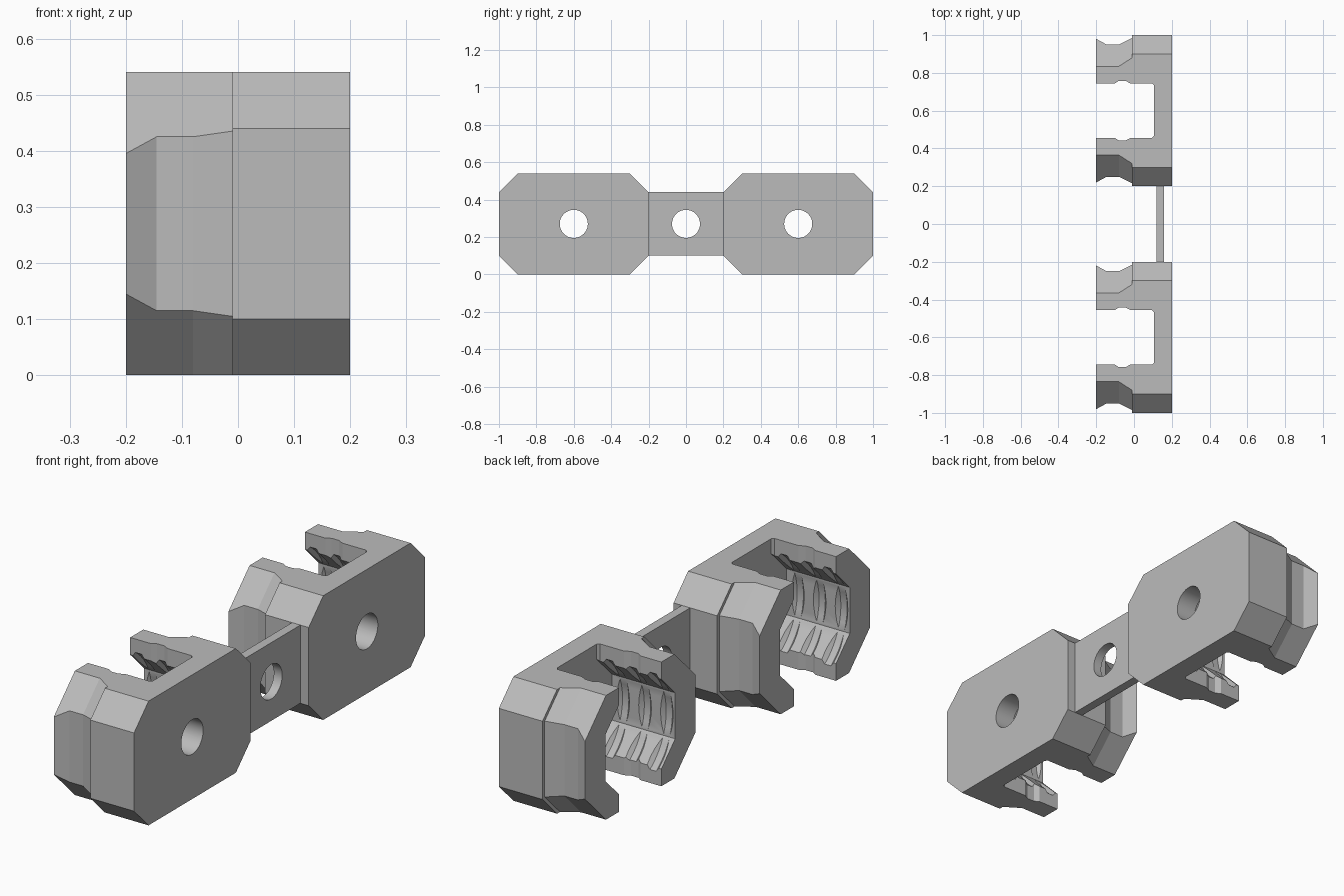
import bpy
import bmesh
import math

if "Cube" in bpy.data.objects:
    bpy.data.objects.remove(bpy.data.objects["Cube"], do_unlink=True)

MID = 0.27        # height of the centre axis
HOLE = 0.075

grey = bpy.data.materials.new("plain_grey")
grey.use_nodes = True
colour = (0.5, 0.5, 0.5, 1)
grey.diffuse_color = colour
grey.node_tree.nodes["Principled BSDF"].inputs["Base Color"].default_value = colour


def loft(name, rings, y=0):
    """Solid skinned through equal-length rings of points, closed at both ends."""
    bm = bmesh.new()
    loops = [[bm.verts.new(p) for p in ring] for ring in rings]
    for a, b in zip(loops, loops[1:]):
        for i in range(len(a)):
            j = (i + 1) % len(a)
            bm.faces.new((a[i], a[j], b[j], b[i]))
    bm.faces.new(loops[0])
    bm.faces.new(loops[-1])
    bmesh.ops.recalc_face_normals(bm, faces=bm.faces)
    mesh = bpy.data.meshes.new(name)
    bm.to_mesh(mesh)
    bm.free()
    mesh.materials.append(grey)
    obj = bpy.data.objects.new(name, mesh)
    obj.location = (0, y, MID)
    bpy.context.collection.objects.link(obj)
    return obj


def octagon(x, wide, narrow, tall, short):
    """Octagonal ring across x: wide at mid height, narrow at top and bottom."""
    quarter = [(wide, short), (narrow, tall)]
    half = quarter + [(-y, z) for y, z in reversed(quarter)]
    return [(x, y, z) for y, z in half + [(-y, -z) for y, z in half]]


def disc(name, profile, y, sides=48):
    """Turned shape along x from (x, radius) pairs."""
    angles = [math.tau * i / sides for i in range(sides)]
    return loft(name, [[(x, r * math.cos(a), r * math.sin(a)) for a in angles]
                       for x, r in profile], y)


def cut(obj, cutters):
    for c in cutters:
        c.hide_render = True
        mod = obj.modifiers.new("cut", "BOOLEAN")
        mod.operation = "DIFFERENCE"
        mod.solver = "EXACT"
        mod.object = c
    graph = bpy.context.evaluated_depsgraph_get()
    mesh = bpy.data.meshes.new_from_object(obj.evaluated_get(graph))
    obj.modifiers.clear()
    obj.data = mesh
    for c in cutters:
        bpy.data.objects.remove(c, do_unlink=True)
    bpy.ops.object.select_all(action="DESELECT")
    obj.select_set(True)
    bpy.context.view_layer.objects.active = obj
    bpy.ops.object.shade_smooth_by_angle(angle=math.radians(20))


def clip(name, y):
    # Outer shell: waisted prongs stepping out to a straight back block
    sections = [(-0.2, 0.38, 0.235), (-0.145, 0.35, 0.235), (-0.08, 0.35, 0.235),
                (-0.01, 0.385, 0.28), (-0.01, 0.4, 0.3), (0.2, 0.4, 0.3)]
    body = loft(name, [octagon(x, w, n, MID, MID - (w - n)) for x, w, n in sections], y)

    # Vertical slot with a small notch in each prong
    side = [(-0.3, 0.145), (-0.1, 0.145), (-0.08, 0.158), (-0.045, 0.158),
            (-0.02, 0.145), (0.095, 0.145), (0.105, 0.135)]
    outline = side + [(x, -h) for x, h in reversed(side)]
    slot = loft("slot_cutter", [[(x, h, z) for x, h in outline] for z in (-0.4, 0.4)], y)

    # Octagonal socket, ringed by shallow grooves
    socket = loft("socket_cutter", [octagon(x, 0.24, 0.1, 0.24, 0.1)
                                    for x in (-0.3, 0.105)], y)
    grooves = [disc("groove_cutter", [(x - 0.035, 0.235), (x - 0.015, 0.257),
                                      (x + 0.015, 0.257), (x + 0.035, 0.235)], y)
               for x in (-0.16, -0.055, 0.05)]

    # Round hole through the back wall
    hole = disc("hole_cutter", [(0, HOLE), (0.3, HOLE)], y)
    cut(body, [slot, socket, hole] + grooves)


clip("front_clip", -0.6)
clip("back_clip", 0.6)

# Thin bridge joining the clips, with its own round hole
bridge = loft("bridge_plate", [[(x, -0.2, -0.17), (x, 0.2, -0.17),
                                (x, 0.2, 0.17), (x, -0.2, 0.17)] for x in (0.12, 0.16)])
cut(bridge, [disc("hole_cutter", [(0, HOLE), (0.3, HOLE)], 0)])
